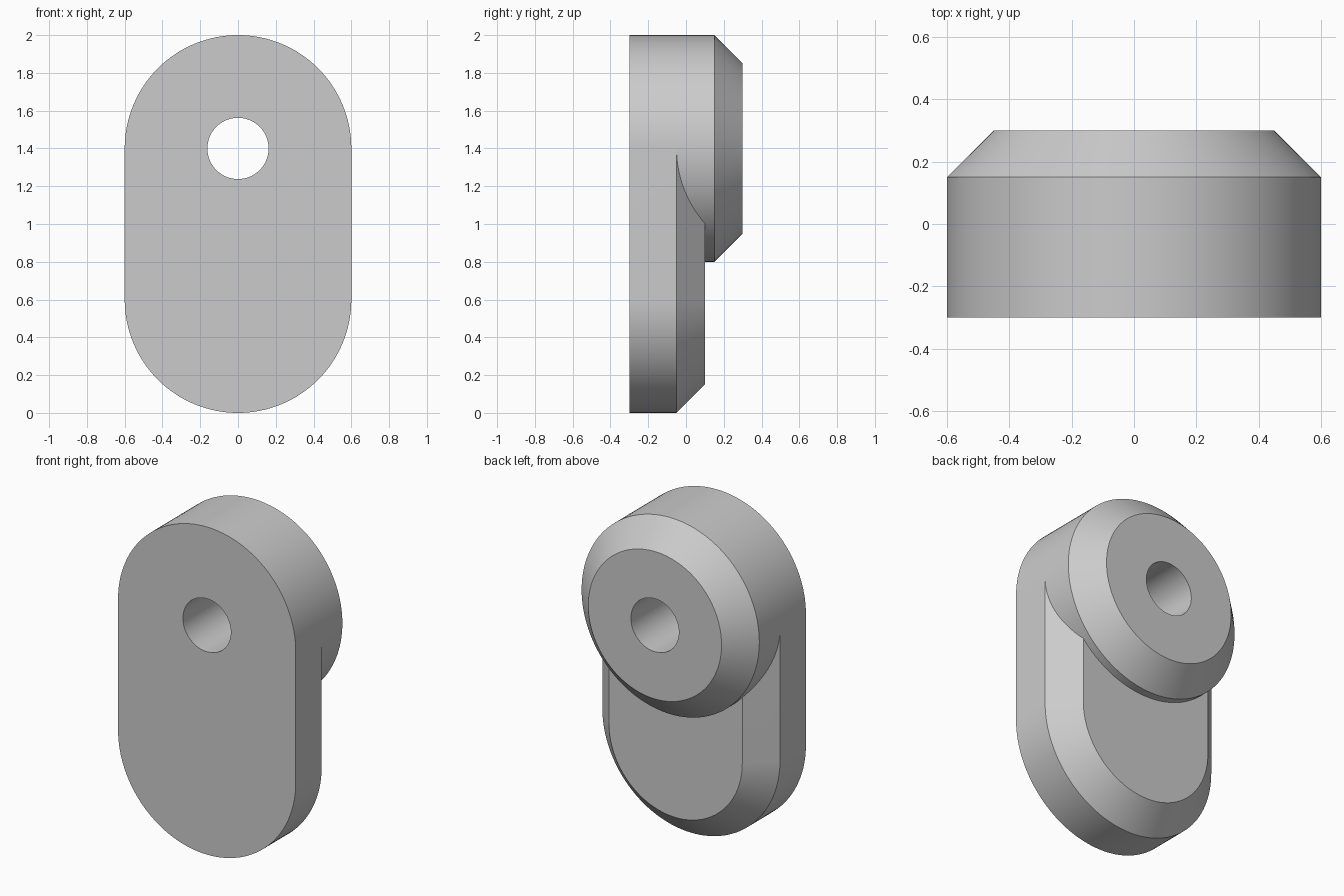
import bpy, bmesh, math

if "Cube" in bpy.data.objects:
    bpy.data.objects.remove(bpy.data.objects["Cube"])

SEG = 64  # segments per half circle


def stadium(radius, z_low, z_high):
    """Outline of two half circles in the xz plane; a circle if the centres meet."""
    pts = []
    for centre, start in ((z_high, 0.0), (z_low, math.pi)):
        for i in range(SEG + 1):
            if z_low == z_high and i == SEG:
                continue
            a = start + math.pi * i / SEG
            pts.append((radius * math.cos(a), centre + radius * math.sin(a)))
    return pts


def loft(name, sections):
    """Solid through (y, outline) sections, capped at both ends."""
    bm = bmesh.new()
    rings = [[bm.verts.new((x, y, z)) for x, z in outline] for y, outline in sections]
    n = len(rings[0])
    for a, b in zip(rings, rings[1:]):
        for i in range(n):
            j = (i + 1) % n
            bm.faces.new((a[i], a[j], b[j], b[i]))
    bm.faces.new(rings[0])
    bm.faces.new(rings[-1])
    bmesh.ops.recalc_face_normals(bm, faces=bm.faces)
    mesh = bpy.data.meshes.new(name)
    bm.to_mesh(mesh)
    bm.free()
    obj = bpy.data.objects.new(name, mesh)
    bpy.context.collection.objects.link(obj)
    return obj


def boolean(target, tool, operation):
    """Apply a boolean and remove the used-up tool."""
    mod = target.modifiers.new(operation.lower(), 'BOOLEAN')
    mod.operation = operation
    mod.solver = 'EXACT'
    mod.object = tool
    bpy.context.view_layer.objects.active = target
    bpy.ops.object.modifier_apply(modifier=mod.name)
    bpy.data.objects.remove(tool)


LOW, HIGH, R, CHAMFER = 0.6, 1.4, 0.6, 0.15

# Chamfered link plate
link = loft("link_plate", [(-0.3, stadium(R, LOW, HIGH)),
                           (-0.05, stadium(R, LOW, HIGH)),
                           (0.1, stadium(R - CHAMFER, LOW, HIGH))])

# Round boss, flush with the upper end of the plate
boss = loft("boss", [(-0.3, stadium(R, HIGH, HIGH)),
                     (0.15, stadium(R, HIGH, HIGH)),
                     (0.3, stadium(R - CHAMFER, HIGH, HIGH))])
boolean(link, boss, 'UNION')

# Pin hole through plate and boss
hole = loft("hole_cutter", [(-0.5, stadium(0.162, HIGH, HIGH)),
                            (0.5, stadium(0.162, HIGH, HIGH))])
boolean(link, hole, 'DIFFERENCE')

# One grey material
grey = bpy.data.materials.new("light grey")
grey.diffuse_color = (0.6, 0.6, 0.6, 1.0)
grey.use_nodes = True
grey.node_tree.nodes["Principled BSDF"].inputs["Base Color"].default_value = grey.diffuse_color
link.data.materials.clear()
link.data.materials.append(grey)

bpy.ops.object.select_all(action='DESELECT')
link.select_set(True)
bpy.context.view_layer.objects.active = link
bpy.ops.object.shade_smooth_by_angle(angle=math.radians(30))
